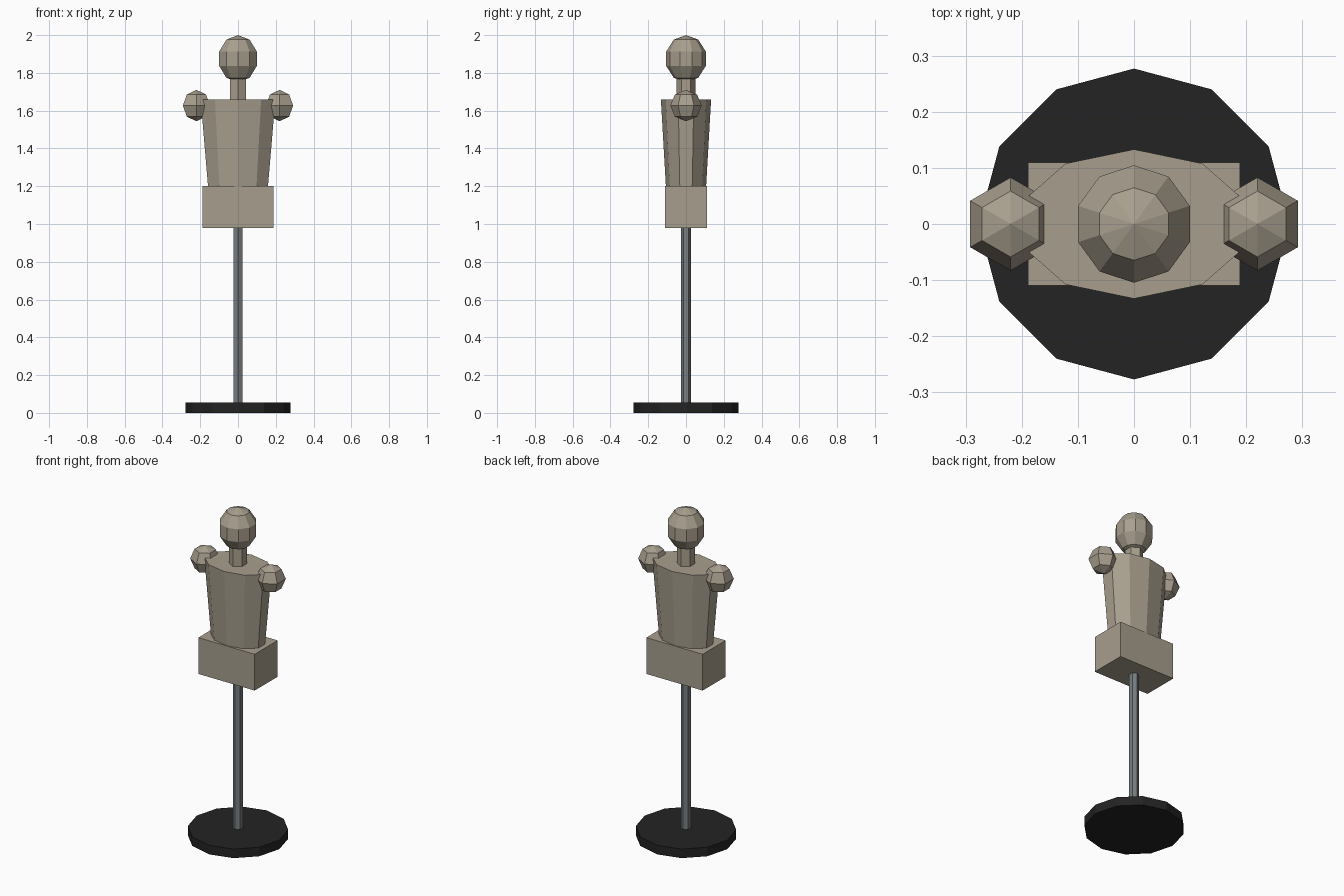
import bpy
import bmesh
from math import sin, cos, pi

cube = bpy.data.objects.get("Cube")
if cube:
    bpy.data.objects.remove(cube, do_unlink=True)


def make_material(name, colour):
    mat = bpy.data.materials.new(name)
    mat.use_nodes = True
    mat.diffuse_color = (*colour, 1)
    bsdf = next(n for n in mat.node_tree.nodes if n.type == 'BSDF_PRINCIPLED')
    bsdf.inputs["Base Color"].default_value = (*colour, 1)
    return mat


def finish(name, bm, mat):
    bmesh.ops.recalc_face_normals(bm, faces=bm.faces)
    mesh = bpy.data.meshes.new(name)
    bm.to_mesh(mesh)
    bm.free()
    mesh.materials.append(mat)
    obj = bpy.data.objects.new(name, mesh)
    bpy.context.collection.objects.link(obj)
    return obj


def turned(name, mat, sides, rings, x=0):
    """Stack elliptical rings (rx, ry, z); a ring of zero radius is a pole."""
    bm = bmesh.new()
    loops = []
    for rx, ry, z in rings:
        if rx == 0:
            loops.append([bm.verts.new((x, 0, z))] * sides)
        else:
            angles = [2 * pi * i / sides for i in range(sides)]
            loops.append([bm.verts.new((x + rx * sin(a), ry * cos(a), z)) for a in angles])
    for low, high in zip(loops, loops[1:]):
        for i in range(sides):
            j = (i + 1) % sides
            corners = dict.fromkeys((low[i], low[j], high[j], high[i]))
            bm.faces.new(list(corners))
    for end in (loops[0], loops[-1]):
        if end[0] is not end[1]:
            bm.faces.new(end)
    return finish(name, bm, mat)


def ball(name, mat, sides, steps, radius, half_height, z, x=0):
    rings = []
    for i in range(steps + 1):
        a = pi * i / steps
        r = radius * sin(a) if 0 < i < steps else 0
        rings.append((r, r, z - half_height * cos(a)))
    return turned(name, mat, sides, rings, x)


body = make_material("warm grey fabric", (0.39, 0.345, 0.27))
metal = make_material("steel grey", (0.19, 0.21, 0.22))
black = make_material("matte black", (0.017, 0.017, 0.017))

# Stand
turned("base", black, 12, [(0.277, 0.277, 0), (0.277, 0.277, 0.055)])
turned("pole", metal, 6, [(0.027, 0.027, 0.04), (0.027, 0.027, 1.0)])

# Hip block
bm = bmesh.new()
bmesh.ops.create_cube(bm, size=1)
for v in bm.verts:
    v.co = (v.co.x * 0.378, v.co.y * 0.22, v.co.z * 0.22 + 1.09)
finish("hips", bm, body)

# Tapered torso, neck and head
turned("torso", body, 10, [(0.166, 0.106, 1.19), (0.208, 0.133, 1.66)])
turned("neck", body, 6, [(0.05, 0.05, 1.64), (0.05, 0.05, 1.78)])
ball("head", body, 10, 5, 0.11, 0.125, 1.875)

# Shoulder balls
for side, x in (("left", 0.22), ("right", -0.22)):
    ball(side + "_shoulder", body, 6, 4, 0.083, 0.083, 1.627, x)
